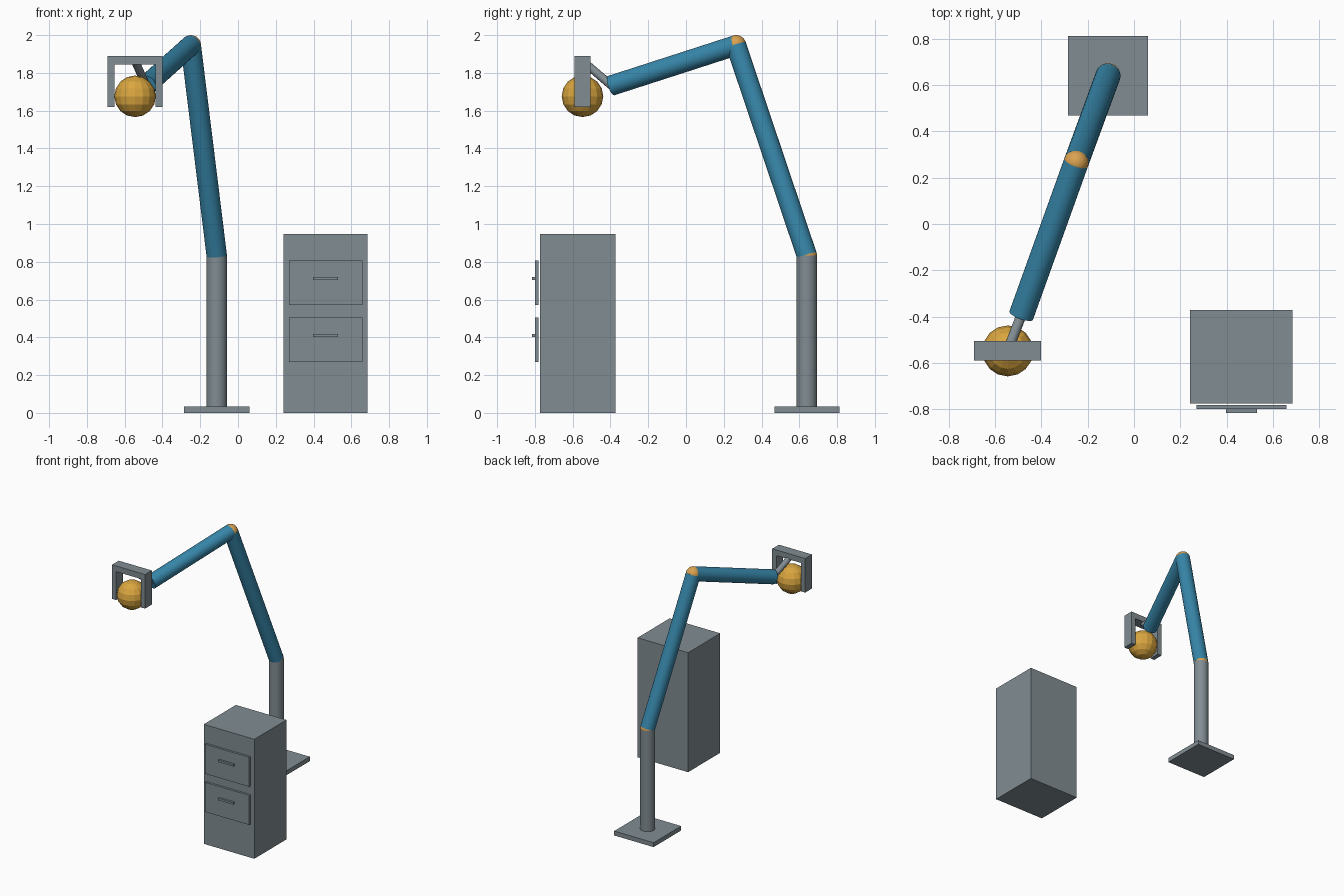
import bpy
import math
from mathutils import Vector

if "Cube" in bpy.data.objects:
    bpy.data.objects.remove(bpy.data.objects["Cube"])


def material(name, color):
    m = bpy.data.materials.new(name)
    m.diffuse_color = (*color, 1)
    m.use_nodes = True
    m.node_tree.nodes["Principled BSDF"].inputs["Base Color"].default_value = m.diffuse_color
    return m


GREY = material("steel grey", (0.22, 0.265, 0.29))
BLUE = material("arm blue", (0.038, 0.24, 0.40))
ORANGE = material("joint orange", (0.70, 0.36, 0.08))
YELLOW = material("ball yellow", (0.70, 0.38, 0.05))


def finish(name, mat, smooth=False):
    ob = bpy.context.object
    ob.name = name
    ob.data.materials.append(mat)
    if smooth:
        bpy.ops.object.shade_smooth_by_angle(angle=math.radians(35))
    return ob


def box(name, lo, hi, mat=GREY):
    lo, hi = Vector(lo), Vector(hi)
    bpy.ops.mesh.primitive_cube_add(size=1, location=(lo + hi) / 2)
    bpy.context.object.scale = hi - lo
    bpy.ops.object.transform_apply(location=False, rotation=False, scale=True)
    return finish(name, mat)


def tube(name, a, b, r, mat):
    a, b = Vector(a), Vector(b)
    bpy.ops.mesh.primitive_cylinder_add(vertices=32, radius=r, depth=(b - a).length,
                                        location=(a + b) / 2)
    ob = bpy.context.object
    ob.rotation_euler = (b - a).to_track_quat('Z', 'Y').to_euler()
    return finish(name, mat, True)


def ball(name, c, r, seg, rings, mat, smooth):
    bpy.ops.mesh.primitive_uv_sphere_add(segments=seg, ring_count=rings, radius=r, location=c)
    return finish(name, mat, smooth)


# Robot arm: joint positions
foot = (-0.1125, 0.64, 0.03)
shoulder = (-0.1125, 0.64, 0.832)
elbow = (-0.25, 0.265, 1.946)
wrist = (-0.487, -0.395, 1.733)
grip = (-0.545, -0.548, 1.864)
R = 0.054

box("base_plate", (-0.285, 0.4675, 0), (0.06, 0.8125, 0.035))
tube("column", foot, shoulder, R, GREY)
ball("shoulder_joint", shoulder, R, 32, 16, ORANGE, True)
tube("upper_arm", shoulder, elbow, R, BLUE)
ball("elbow_joint", elbow, R, 32, 16, ORANGE, True)
tube("forearm", elbow, wrist, R, BLUE)
tube("wrist_rod", wrist, grip, 0.022, GREY)

# Gripper bracket holding the ball
box("gripper_bar", (-0.69, -0.59, 1.845), (-0.401, -0.506, 1.89))
box("gripper_finger_left", (-0.69, -0.59, 1.62), (-0.654, -0.506, 1.845))
box("gripper_finger_right", (-0.437, -0.59, 1.62), (-0.401, -0.506, 1.845))
ball("held_ball", (-0.545, -0.548, 1.676), 0.11, 16, 8, YELLOW, False)

# Cabinet with two drawers
box("cabinet", (0.242, -0.774, 0), (0.685, -0.372, 0.946))
for label, z in (("lower", 0.27), ("upper", 0.572)):
    box(label + "_drawer", (0.27, -0.799, z), (0.658, -0.782, z + 0.234))
    box(label + "_handle", (0.397, -0.815, z + 0.132), (0.53, -0.799, z + 0.148))
